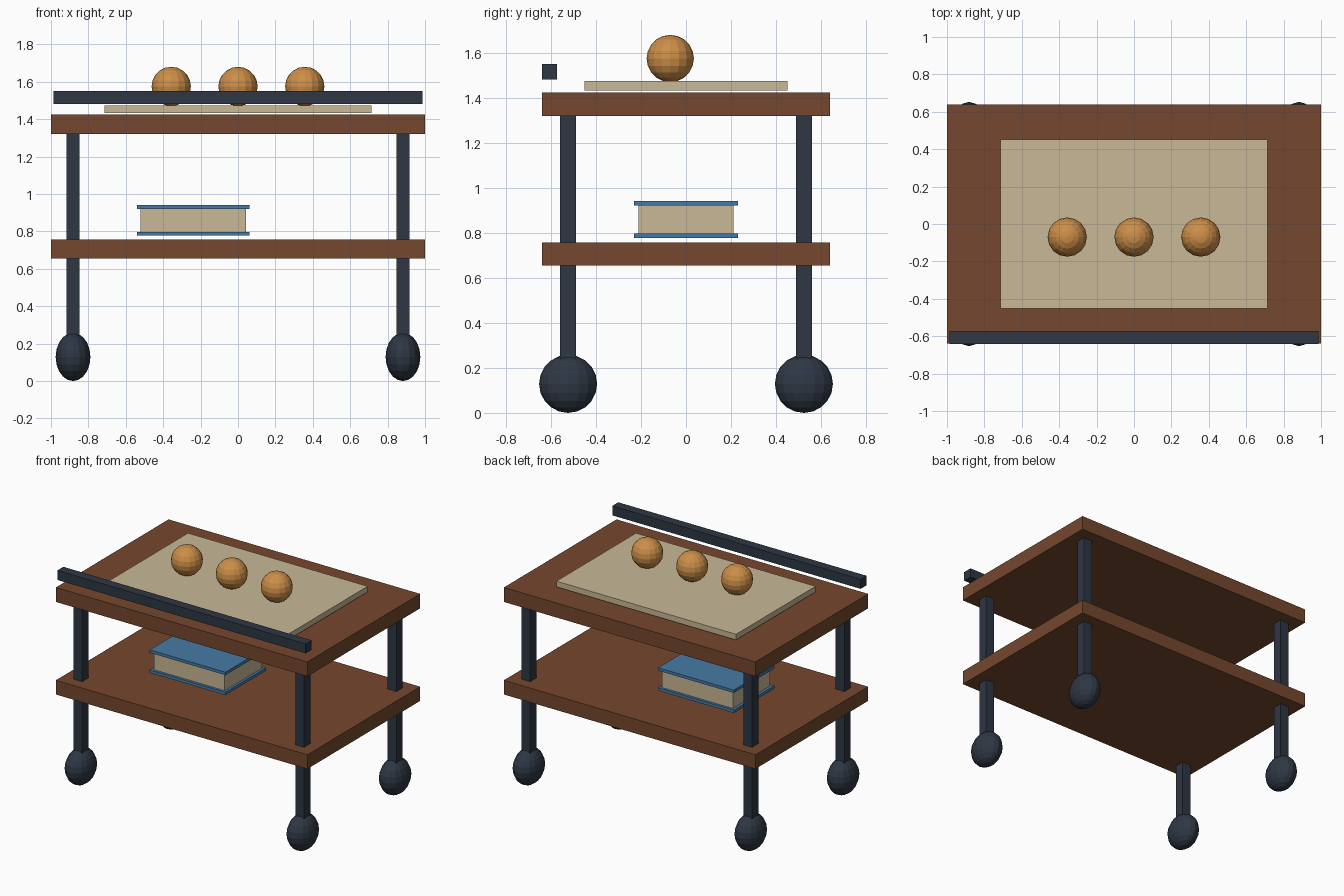
import bpy

if "Cube" in bpy.data.objects:
    bpy.data.objects.remove(bpy.data.objects["Cube"])


def material(name, hex_code):
    """Flat colour from an sRGB hex code, stored as linear."""
    mat = bpy.data.materials.new(name)
    srgb = [int(hex_code[i:i + 2], 16) / 255 for i in (0, 2, 4)]
    mat.diffuse_color = [c / 12.92 if c <= 0.04045 else ((c + 0.055) / 1.055) ** 2.4
                         for c in srgb] + [1]
    mat.use_nodes = True
    mat.node_tree.nodes["Principled BSDF"].inputs["Base Color"].default_value = mat.diffuse_color
    return mat


WOOD = material("brown wood", "75472E")
METAL = material("dark metal", "2E3744")
CREAM = material("cream", "C8B896")
BLUE = material("book blue", "457AA5")
ORANGE = material("bun orange", "CC8E48")


def finish(name, mat):
    obj = bpy.context.object
    obj.name = name
    bpy.ops.object.transform_apply(location=False, rotation=False, scale=True)
    obj.data.materials.append(mat)
    return obj


def box(name, mat, x, y, z):
    """Box from (min, max) ranges along each axis."""
    bpy.ops.mesh.primitive_cube_add(size=1, location=[sum(r) / 2 for r in (x, y, z)])
    bpy.context.object.scale = [r[1] - r[0] for r in (x, y, z)]
    return finish(name, mat)


def ball(name, mat, centre, radii):
    bpy.ops.mesh.primitive_uv_sphere_add(segments=16, ring_count=10, radius=1, location=centre)
    bpy.context.object.scale = radii
    return finish(name, mat)


# Two wooden shelves
box("top_shelf", WOOD, (-1, 1), (-0.64, 0.64), (1.32, 1.424))
box("lower_shelf", WOOD, (-1, 1), (-0.64, 0.64), (0.655, 0.757))

# Legs and flattened ball wheels at the corners
for side, x in (("left", -0.882), ("right", 0.882)):
    for end, y in (("front", -0.524), ("back", 0.524)):
        box(f"{end}_{side}_leg", METAL, (x - 0.035, x + 0.035),
            (y - 0.035, y + 0.035), (0.13, 1.33))
        ball(f"{end}_{side}_wheel", METAL, (x, y, 0.129), (0.093, 0.129, 0.129))

# Push rail over the front edge
box("push_rail", METAL, (-0.987, 0.987), (-0.641, -0.573), (1.482, 1.55))

# Serving tray with three buns
box("tray", CREAM, (-0.714, 0.714), (-0.452, 0.452), (1.433, 1.474))
for i, x in enumerate((-0.357, 0, 0.357)):
    ball(f"bun_{i + 1}", ORANGE, (x, -0.07, 1.575), (0.105, 0.105, 0.105))

# Book on the lower shelf
box("book_back_cover", BLUE, (-0.541, 0.061), (-0.23, 0.23), (0.777, 0.798))
box("book_pages", CREAM, (-0.521, 0.043), (-0.212, 0.212), (0.798, 0.921))
box("book_front_cover", BLUE, (-0.541, 0.061), (-0.23, 0.23), (0.921, 0.942))
